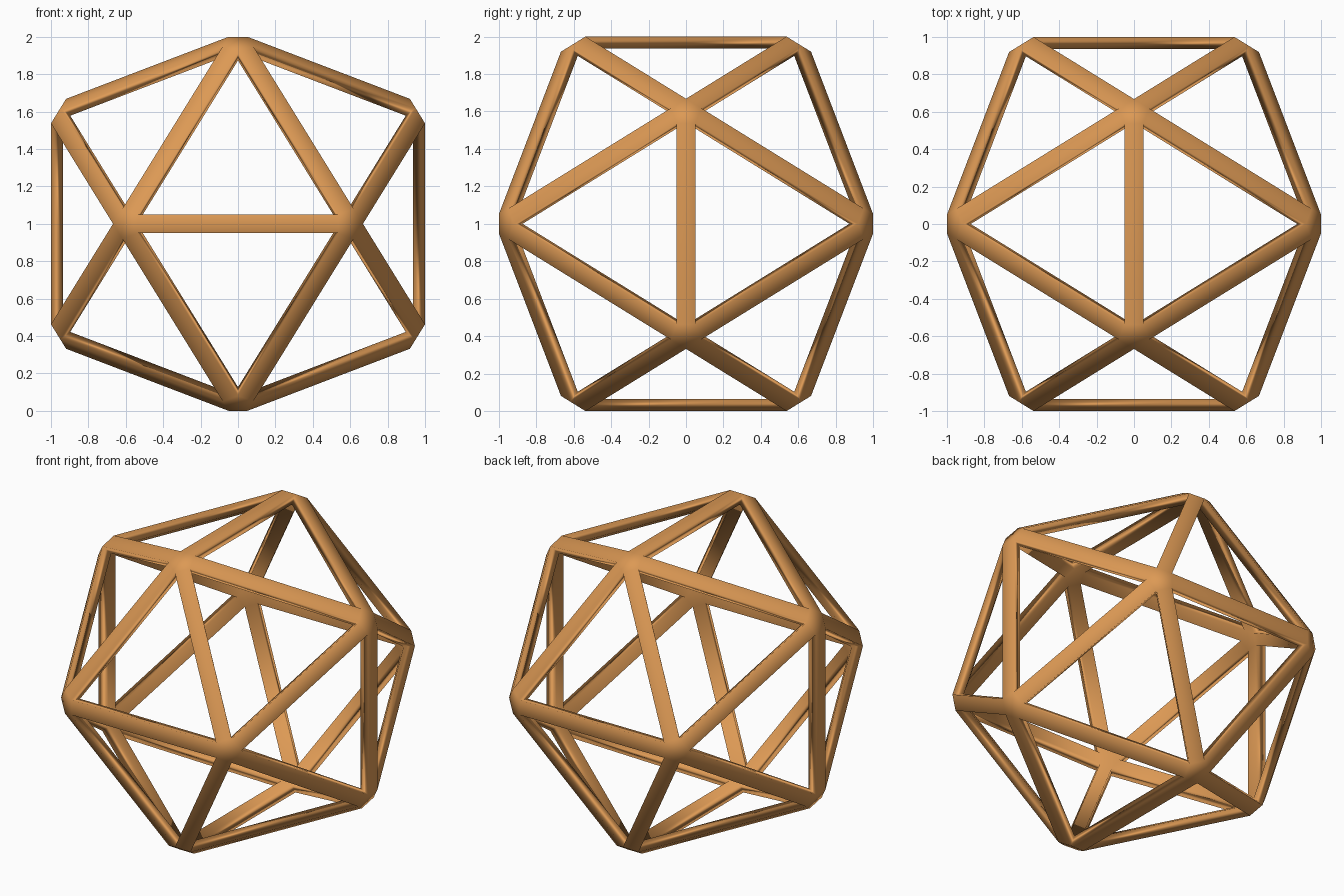
import bpy, bmesh

if "Cube" in bpy.data.objects:
    bpy.data.objects.remove(bpy.data.objects["Cube"])

PHI = (1 + 5 ** 0.5) / 2
B = 1.0191            # distance from centre to the edge midpoints
A = B / PHI
BAR = 0.0535          # bevel distance giving bars 0.1 wide
DEPTH = 0.065         # bar thickness toward the centre

# Icosahedron corners: three crossed golden rectangles
bm = bmesh.new()
for s in (-1, 1):
    for t in (-1, 1):
        for co in ((0, s * A, t * B), (s * A, t * B, 0), (s * B, 0, t * A)):
            bm.verts.new(co)
hull = bmesh.ops.convex_hull(bm, input=bm.verts[:])
bmesh.ops.recalc_face_normals(bm, faces=bm.faces[:])

# Bevel edges into flat bars with five-sided caps, then open the triangles
bmesh.ops.bevel(bm, geom=bm.edges[:], offset=BAR, offset_type='OFFSET',
                segments=1, profile=0.5, affect='EDGES')
bmesh.ops.delete(bm, geom=[f for f in bm.faces if len(f.verts) == 3],
                 context='FACES_ONLY')
for f in bm.faces:
    f.smooth = True
for v in bm.verts:
    v.co.z += 1.0

mesh = bpy.data.meshes.new("icosahedron_frame")
bm.to_mesh(mesh)
bm.free()
frame = bpy.data.objects.new("icosahedron_frame", mesh)
bpy.context.collection.objects.link(frame)

# Thickness of the bars
solid = frame.modifiers.new("bar_depth", 'SOLIDIFY')
solid.thickness = DEPTH
solid.offset = -1
solid.use_even_offset = True

# Warm wood colour
mat = bpy.data.materials.new("warm_wood")
mat.diffuse_color = (0.72, 0.32, 0.09, 1)
mat.use_nodes = True
mat.node_tree.nodes["Principled BSDF"].inputs["Base Color"].default_value = mat.diffuse_color
mesh.materials.append(mat)
